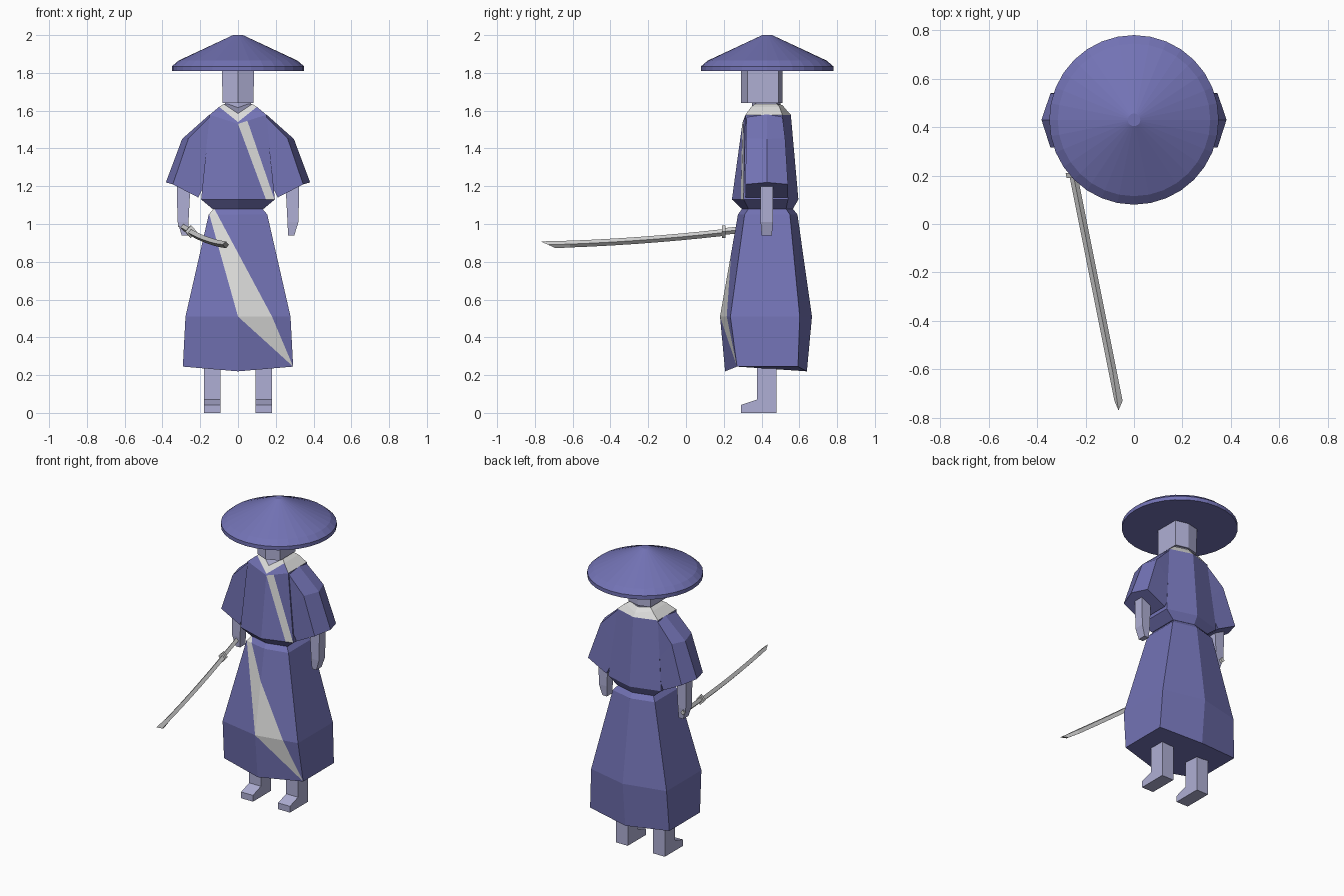
import bpy, bmesh, math
from mathutils import Vector

if "Cube" in bpy.data.objects:
    bpy.data.objects.remove(bpy.data.objects["Cube"], do_unlink=True)


def material(name, r, g, b):
    m = bpy.data.materials.new(name)
    m.use_nodes = True
    m.diffuse_color = (r, g, b, 1)
    m.node_tree.nodes["Principled BSDF"].inputs["Base Color"].default_value = (r, g, b, 1)
    return m


ROBE = material("indigo cloth", 0.17, 0.17, 0.46)
SKIN = material("pale lavender skin", 0.43, 0.43, 0.66)
TRIM = material("off white trim", 0.72, 0.72, 0.71)
STEEL = material("steel", 0.66, 0.66, 0.66)
MID = 0.43  # depth of the body axis


def finish(name, bm, *mats):
    bmesh.ops.recalc_face_normals(bm, faces=bm.faces[:])
    mesh = bpy.data.meshes.new(name)
    bm.to_mesh(mesh)
    bm.free()
    for m in mats:
        mesh.materials.append(m)
    obj = bpy.data.objects.new(name, mesh)
    bpy.context.collection.objects.link(obj)
    return obj


def loft(rings, bm=None):
    """Skin a list of equal-sized point rings and close both ends."""
    bm = bm or bmesh.new()
    loops = [[bm.verts.new(p) for p in ring] for ring in rings]
    for a, b in zip(loops, loops[1:]):
        for i in range(len(a)):
            j = (i + 1) % len(a)
            bm.faces.new((a[i], a[j], b[j], b[i]))
    bm.faces.new(loops[0])
    bm.faces.new(loops[-1])
    bmesh.ops.recalc_face_normals(bm, faces=bm.faces[:])
    return bm


def hexagon(z, half, front, cf, cb, back, zf=None, zb=None):
    """Six-sided body section with a point at the front and the back."""
    zf, zb = zf or z, zb or z
    return [(0, front, zf), (half, cf, z), (half, cb, z),
            (0, back, zb), (-half, cb, z), (-half, cf, z)]


def box_ring(x0, x1, y0, y1, z):
    return [(x0, y0, z), (x1, y0, z), (x1, y1, z), (x0, y1, z)]


def cut(bm, p, q, low, high):
    """Slice the front faces between two heights along the line p-q in x and z."""
    faces = [f for f in bm.faces if f.normal.y < -0.3
             and low < f.calc_center_median().z < high]
    edges = {e for f in faces for e in f.edges}
    verts = {v for f in faces for v in f.verts}
    bmesh.ops.bisect_plane(bm, geom=[*verts, *edges, *faces], dist=0.0001,
                           plane_co=(p[0], 0, p[1]),
                           plane_no=Vector((q[1] - p[1], 0, p[0] - q[0])).normalized())


def x_at(line, z):
    """x of a polyline given from high to low, at height z."""
    for p, q in zip(line, line[1:]):
        if z >= q[1] or q == line[-1]:
            return p[0] + (q[0] - p[0]) * (z - p[1]) / (q[1] - p[1])


def paint_band(bm, left, right, low, high):
    """Cut a diagonal band and give it the second material."""
    for line in (left, right):
        for p, q in zip(line, line[1:]):
            cut(bm, p, q, max(low, q[1]), min(high, p[1]))
    bm.normal_update()
    for f in bm.faces:
        c = f.calc_center_median()
        if f.normal.y < -0.3 and low < c.z < high:
            if x_at(left, c.z) < c.x < x_at(right, c.z):
                f.material_index = 1


# Wide conical hat
hat = loft([[(r * math.cos(math.tau * i / 32), MID + r * math.sin(math.tau * i / 32), z)
             for i in range(32)]
            for r, z in ((0.35, 1.81), (0.35, 1.835), (0.315, 1.865), (0.026, 2.0))])
finish("hat", hat, ROBE)

# Head and neck
finish("head", loft([hexagon(1.64, 0.082, 0.29, 0.325, 0.49, 0.51),
                     hexagon(1.83, 0.085, 0.29, 0.325, 0.49, 0.51)]), SKIN)
finish("neck", loft([hexagon(1.5, 0.07, 0.35, 0.37, 0.48, 0.5),
                     hexagon(1.66, 0.07, 0.35, 0.37, 0.48, 0.5)]), SKIN)

# Robe top with trimmed collar and diagonal lapel
top = loft([hexagon(1.08, 0.135, 0.296, 0.33, 0.53, 0.566),
            hexagon(1.13, 0.195, 0.243, 0.305, 0.54, 0.595),
            hexagon(1.578, 0.15, 0.298, 0.315, 0.51, 0.555, 1.53),
            hexagon(1.62, 0.1, 0.3, 0.345, 0.495, 0.535, 1.54, 1.6),
            hexagon(1.635, 0.075, 0.325, 0.365, 0.48, 0.51, 1.585, 1.63)])
paint_band(top, [(0, 1.53), (0.148, 1.13)], [(0.045, 1.56), (0.193, 1.13)], 1.12, 1.5)
for f in top.faces:
    if f.calc_center_median().z > 1.59:
        f.material_index = 1
        if len(f.verts) == 6:
            f.material_index = 2
finish("robe_top", top, ROBE, TRIM, SKIN)

# Robe skirt with a diagonal overlap
skirt = loft([hexagon(1.08, 0.13, 0.296, 0.33, 0.53, 0.566),
              hexagon(1.05, 0.155, 0.275, 0.31, 0.55, 0.59),
              hexagon(0.51, 0.278, 0.18, 0.235, 0.602, 0.667),
              hexagon(0.245, 0.292, 0.207, 0.27, 0.593, 0.64, 0.22, 0.22)])
paint_band(skirt, [(-0.16, 1.08), (0, 0.51), (0.292, 0.245)],
           [(-0.125, 1.08), (0.18, 0.51), (0.292, 0.245)], 0.225, 1.08)
finish("robe_skirt", skirt, ROBE, TRIM)


def sleeve_ring(s, ridge, outer, inner, front, back):
    return [(s * ridge[0], MID, ridge[1]),
            (s * outer[0], front, outer[1]), (s * inner[0], front, inner[1]),
            (s * inner[0], back, inner[1]), (s * outer[0], back, outer[1])]


for s, side in ((1, "left"), (-1, "right")):
    # Flared sleeve
    finish(side + "_sleeve", loft([
        sleeve_ring(s, (0.15, 1.58), (0.145, 1.572), (0.05, 1.48), 0.322, 0.51),
        sleeve_ring(s, (0.296, 1.45), (0.262, 1.455), (0.13, 1.3), 0.318, 0.525),
        sleeve_ring(s, (0.382, 1.22), (0.345, 1.21), (0.21, 1.14), 0.315, 0.54)]), ROBE)
    # Forearm and tapered hand
    finish(side + "_arm", loft([
        box_ring(s * 0.25, s * 0.325, 0.395, 0.46, 1.24),
        box_ring(s * 0.262, s * 0.32, 0.395, 0.46, 1.01),
        box_ring(s * 0.265, s * 0.298, 0.4, 0.455, 0.94)]), SKIN)
    # Leg and foot, one profile across the width
    profile = [(0.48, 0), (0.29, 0), (0.29, 0.042), (0.375, 0.07), (0.375, 0.4), (0.48, 0.4)]
    finish(side + "_leg", loft([[(s * x, y, z) for y, z in profile]
                                for x in (0.093, 0.18)]), SKIN)


# Sword, held forward in the right hand
def sword_x(y):
    return -0.21 - 0.2 * y


def diamond(y, z, width, height, lean=0):
    x = sword_x(y)
    return [(x, y - lean, z + height), (x + width, y, z),
            (x, y + lean, z - height), (x - width, y, z)]


blade = []
for i in range(9):
    t = i / 8
    y = 0.2 - 0.93 * t
    blade.append(diamond(y, 0.955 - 0.105 * t + 0.04 * t * t, 0.017, 0.018,
                         0.04 if i == 8 else 0))
finish("sword_blade", loft(blade), STEEL)
finish("sword_guard", loft([diamond(y, 0.96, 0.03, 0.033) for y in (0.19, 0.21)]), STEEL)
finish("sword_grip", loft([diamond(0.2, 0.96, 0.015, 0.018),
                           diamond(0.47, 0.99, 0.015, 0.018)]), STEEL)
